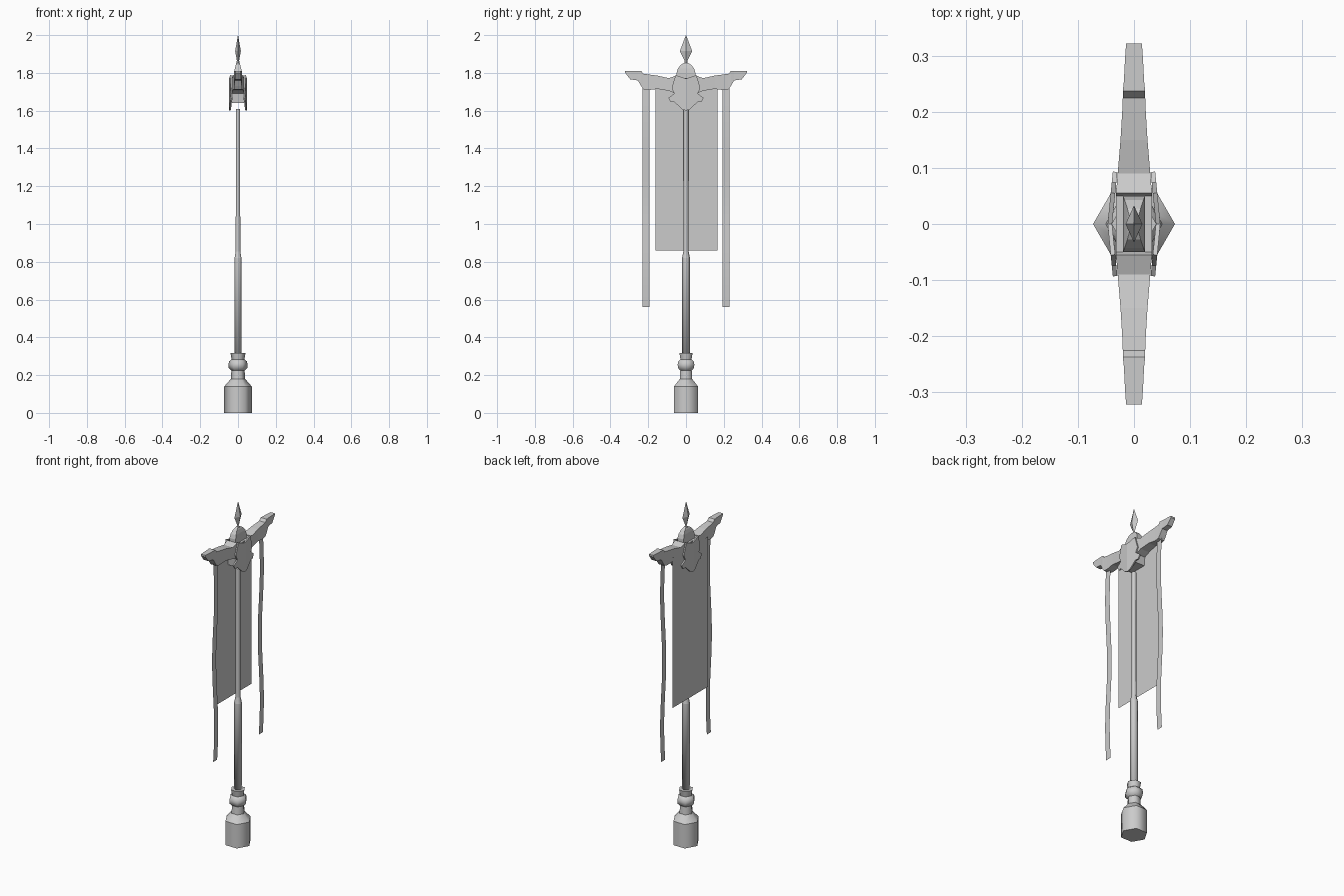
import bpy, bmesh, math

cube = bpy.data.objects.get("Cube")
if cube:
    bpy.data.objects.remove(cube, do_unlink=True)

grey = bpy.data.materials.new("plain_grey")
grey.use_nodes = True
colour = (0.6, 0.6, 0.6, 1)
grey.diffuse_color = colour
grey.node_tree.nodes["Principled BSDF"].inputs["Base Color"].default_value = colour


def finish(name, bm, smooth=False, sharp_rings=()):
    bmesh.ops.recalc_face_normals(bm, faces=bm.faces)
    for f in bm.faces:
        f.smooth = smooth
    for e in bm.edges:
        za, zb = (v.co.z for v in e.verts)
        if abs(za - zb) < 1e-5 and any(abs(za - z) < 1e-4 for z in sharp_rings):
            e.smooth = False
    mesh = bpy.data.meshes.new(name)
    bm.to_mesh(mesh)
    bm.free()
    mesh.materials.append(grey)
    ob = bpy.data.objects.new(name, mesh)
    bpy.context.collection.objects.link(ob)
    return ob


def loft(name, rings, smooth=False, sharp_rings=()):
    """Skin a list of closed point rings and cap both ends."""
    bm = bmesh.new()
    loops = [[bm.verts.new(p) for p in ring] for ring in rings]
    n = len(loops[0])
    for a, b in zip(loops, loops[1:]):
        for i in range(n):
            j = (i + 1) % n
            bm.faces.new((a[i], a[j], b[j], b[i]))
    bm.faces.new(loops[0])
    bm.faces.new(loops[-1])
    return finish(name, bm, smooth, sharp_rings)


def ring(rx, ry, z, sides=6, turn=0.0):
    angles = [turn + math.tau * i / sides for i in range(sides)]
    return [(rx * math.cos(a), ry * math.sin(a), z) for a in angles]


def cloth(name, x, y0, y1, z0, z1, steps=1, wave=0.0):
    bm = bmesh.new()
    rows = []
    for i in range(steps + 1):
        t = i / steps
        px = x + wave * math.sin(t * math.tau * 1.5)
        rows.append([bm.verts.new((px, y, z1 + (z0 - z1) * t)) for y in (y0, y1)])
    for a, b in zip(rows, rows[1:]):
        bm.faces.new((a[0], a[1], b[1], b[0]))
    return finish(name, bm, True)


# Hexagonal turned base with a bulge and flared collar
base = [(0.073, 0), (0.073, 0.14), (0.038, 0.18), (0.035, 0.225), (0.049, 0.238),
        (0.051, 0.255), (0.047, 0.273), (0.034, 0.283), (0.04, 0.317)]
loft("base", [ring(r, r, z) for r, z in base], True, (0, 0.14, 0.18, 0.225, 0.283, 0.317))

# Stepped pole
pole = [(0.021, 0.31), (0.021, 0.82), (0.014, 0.855), (0.013, 1.61)]
loft("pole", [ring(r, r, z, turn=math.pi / 6) for r, z in pole], True, (0.82, 0.855, 1.61))

# Crossbar: columns of (y, top, bottom, half thickness), mirrored
half = [(0.322, 1.81, 1.80, 0.014), (0.295, 1.81, 1.766, 0.016), (0.255, 1.81, 1.76, 0.018),
        (0.237, 1.81, 1.73, 0.02), (0.225, 1.795, 1.713, 0.02), (0.2, 1.792, 1.709, 0.021),
        (0.15, 1.785, 1.715, 0.024), (0.09, 1.772, 1.705, 0.029), (0.055, 1.785, 1.69, 0.032),
        (0.05, 1.772, 1.64, 0.032)]
columns = half + [(-y, t, b, w) for y, t, b, w in reversed(half)]
loft("crossbar", [[(-w, y, b), (w, y, b), (w, y, t), (-w, y, t)] for y, t, b, w in columns])

# Folded shield plates on both faces of the crossbar
outline = [(0, 1.77), (0.055, 1.788), (0.075, 1.72), (0.062, 1.69), (0.093, 1.668),
           (0.08, 1.645), (0.06, 1.645), (0.022, 1.608), (0, 1.6)]
for side, label in ((1, "left"), (-1, "right")):
    bm = bmesh.new()
    for s in (1, -1):
        bm.faces.new([bm.verts.new((side * (0.043 - 0.1 * y), s * y, z)) for y, z in outline])
    bmesh.ops.remove_doubles(bm, verts=bm.verts, dist=1e-5)
    plate = finish("shield_" + label, bm)
    mod = plate.modifiers.new("thickness", "SOLIDIFY")
    mod.thickness = 0.008
    mod.offset = 0

# Rounded boss under the spear tip
boss = [(0.02, 0.05, 1.76), (0.02, 0.05, 1.80), (0.017, 0.043, 1.822),
        (0.012, 0.028, 1.842), (0.007, 0.01, 1.853)]
loft("boss", [[(-x, -y, z), (x, -y, z), (x, y, z), (-x, y, z)] for x, y, z in boss])

# Four-sided spear tip
tip = [(0.01, 0.01, 1.845), (0.006, 0.008, 1.865), (0.015, 0.033, 1.915), (0.0005, 0.0005, 2.0)]
loft("spear_tip", [ring(rx, ry, z, 4) for rx, ry, z in tip])

# Hanging cloths
cloth("banner", -0.029, -0.162, 0.166, 0.86, 1.74)
for s, label in ((1, "back"), (-1, "front")):
    cloth("ribbon_" + label, 0, s * 0.193, s * 0.23, 0.56, 1.73, 12, 0.007)
